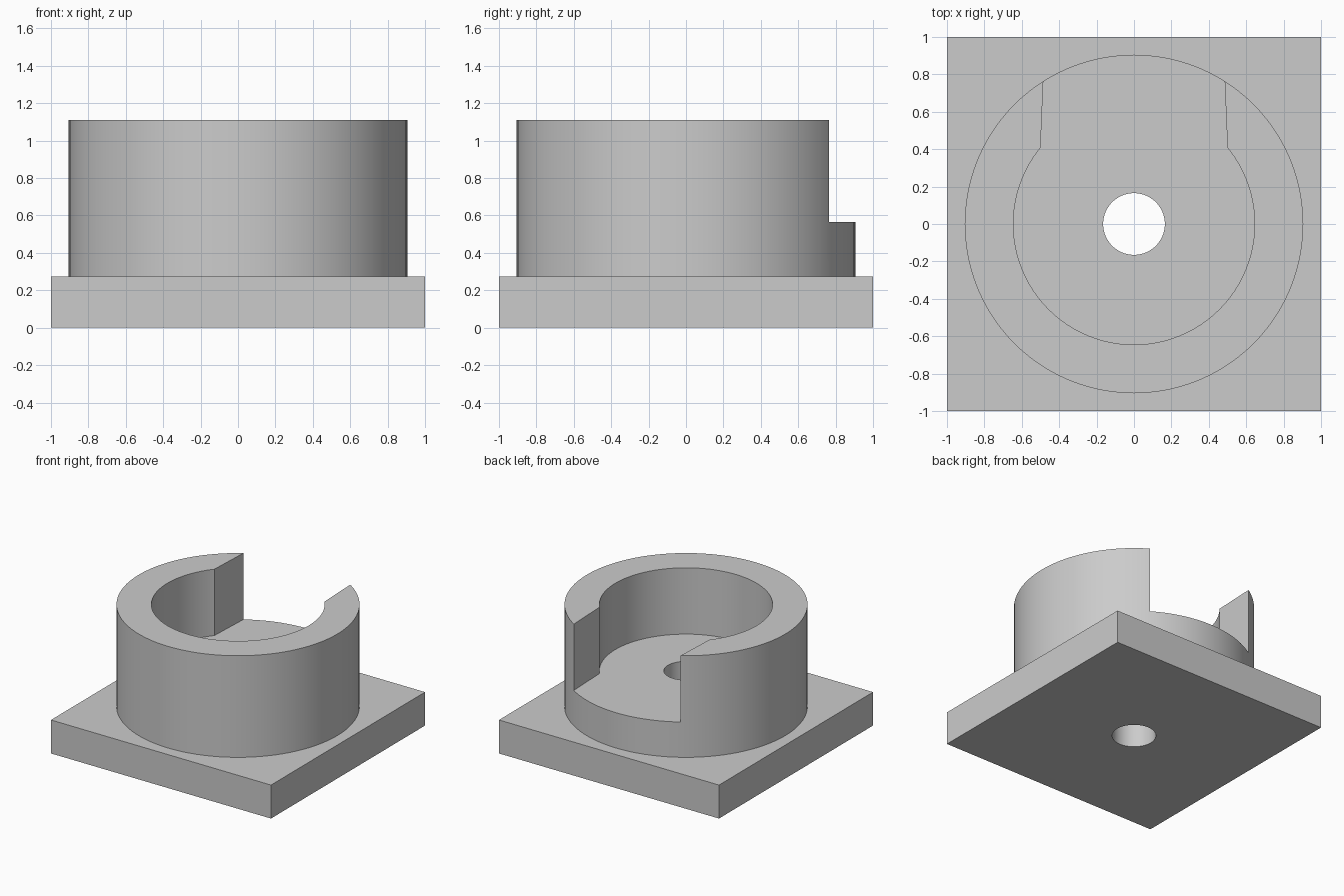
import bpy, bmesh, math

cube = bpy.data.objects.get("Cube")
if cube:
    bpy.data.objects.remove(cube, do_unlink=True)

SEGMENTS = 96
PLATE_TOP, FLOOR, RIM = 0.275, 0.565, 1.11
OUTER_R, INNER_R, HOLE_R = 0.905, 0.645, 0.165

# Single plain grey
grey = bpy.data.materials.new("plain_grey")
grey.use_nodes = True
colour = (0.6, 0.6, 0.6, 1)
grey.diffuse_color = colour
grey.node_tree.nodes["Principled BSDF"].inputs["Base Color"].default_value = colour


def prism(name, outline, bottom, top):
    """Extrude a counter-clockwise outline between two heights."""
    bm = bmesh.new()
    face = bm.faces.new([bm.verts.new((x, y, bottom)) for x, y in outline])
    raised = bmesh.ops.extrude_face_region(bm, geom=[face], use_keep_orig=True)
    for v in raised["geom"]:
        if isinstance(v, bmesh.types.BMVert):
            v.co.z = top
    bmesh.ops.recalc_face_normals(bm, faces=bm.faces)
    mesh = bpy.data.meshes.new(name)
    bm.to_mesh(mesh)
    bm.free()
    mesh.materials.append(grey)
    obj = bpy.data.objects.new(name, mesh)
    bpy.context.collection.objects.link(obj)
    return obj


def circle(radius):
    angles = [math.tau * i / SEGMENTS for i in range(SEGMENTS)]
    return [(radius * math.cos(a), radius * math.sin(a)) for a in angles]


def activate(obj):
    bpy.ops.object.select_all(action="DESELECT")
    obj.select_set(True)
    bpy.context.view_layer.objects.active = obj


def cut(obj, cutter):
    """Subtract a cutter from a part and discard the cutter."""
    activate(obj)
    mod = obj.modifiers.new("cut", "BOOLEAN")
    mod.operation, mod.solver, mod.object = "DIFFERENCE", "EXACT", cutter
    bpy.ops.object.modifier_apply(modifier=mod.name)
    bpy.data.objects.remove(cutter, do_unlink=True)


# Square base and round cup standing on it
base_plate = prism("base_plate", [(-1, -1), (1, -1), (1, 1), (-1, 1)], 0, PLATE_TOP)
round_cup = prism("round_cup", circle(OUTER_R), PLATE_TOP, RIM)

# Round recess, then the slightly tapered opening at the back
cut(round_cup, prism("recess_cutter", circle(INNER_R), FLOOR, RIM + 0.2))
opening = [(-0.517, 0), (0.517, 0), (0.475, 1), (-0.475, 1)]
cut(round_cup, prism("opening_cutter", opening, FLOOR, RIM + 0.2))

# Centre hole through both parts
for part in (base_plate, round_cup):
    cut(part, prism("hole_cutter", circle(HOLE_R), -0.2, RIM + 0.2))
    activate(part)
    bpy.ops.object.shade_smooth_by_angle(angle=math.radians(30))
